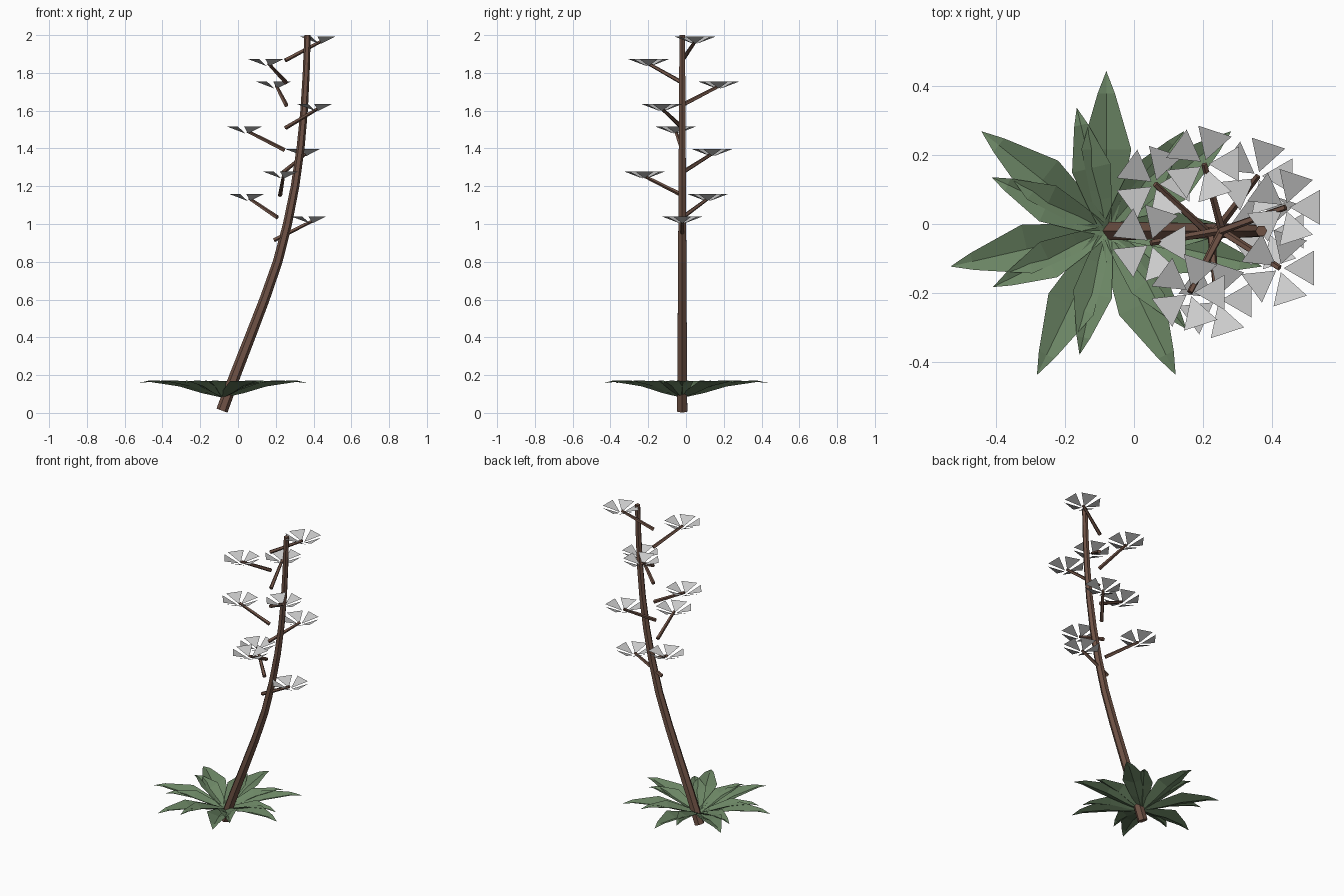
import bpy, bmesh
from math import sin, cos, pi, radians
from mathutils import Vector

if "Cube" in bpy.data.objects:
    bpy.data.objects.remove(bpy.data.objects["Cube"])

Y0 = -0.02  # plane the stalk lies in


def material(name, rgb):
    m = bpy.data.materials.new(name)
    m.diffuse_color = (*rgb, 1)
    m.use_nodes = True
    m.node_tree.nodes["Principled BSDF"].inputs["Base Color"].default_value = m.diffuse_color
    return m


BARK = material("bark", (0.16, 0.085, 0.06))
GREEN = material("leaf_green", (0.15, 0.24, 0.13))


def make_object(name, bm, mat=None):
    me = bpy.data.meshes.new(name)
    bm.to_mesh(me)
    bm.free()
    ob = bpy.data.objects.new(name, me)
    bpy.context.collection.objects.link(ob)
    if mat:
        me.materials.append(mat)
    return ob


def tube(name, pts, r0, r1, sides, mat):
    """Tapered, capped tube along a list of points."""
    bm = bmesh.new()
    pts = [Vector(p) for p in pts]
    n = len(pts)
    rings = []
    for i, p in enumerate(pts):
        t = (pts[min(i + 1, n - 1)] - pts[max(i - 1, 0)]).normalized()
        u = Vector((0, 1, 0)).cross(t).normalized()
        v = t.cross(u)
        r = r0 + (r1 - r0) * i / (n - 1)
        rings.append([bm.verts.new(p + r * (cos(a) * u + sin(a) * v))
                      for a in (2 * pi * k / sides for k in range(sides))])
    for a, b in zip(rings, rings[1:]):
        for k in range(sides):
            j = (k + 1) % sides
            bm.faces.new((a[k], a[j], b[j], b[k]))
    bm.faces.new(rings[0][::-1])
    bm.faces.new(rings[-1])
    return make_object(name, bm, mat)


# Leaning stalk
path = [(-0.085, 0.012), (-0.015, 0.2), (0.063, 0.4), (0.14, 0.6), (0.21, 0.8),
        (0.262, 1.0), (0.302, 1.2), (0.331, 1.4), (0.35, 1.6), (0.361, 1.8), (0.368, 2.0)]
tube("stalk", [(x, Y0, z) for x, z in path], 0.031, 0.017, 6, BARK)


# Rosette leaves: (distance, half width, midrib z, edge z) as fractions of length
PROFILE = [(0.0, 0.02, 0.08, 0.088), (0.25, 0.048, 0.105, 0.128),
           (0.51, 0.072, 0.14, 0.168), (0.86, 0.025, 0.164, 0.171)]


def leaf(name, angle, length):
    bm = bmesh.new()
    a = radians(angle)
    d, s = Vector((cos(a), sin(a), 0)), Vector((-sin(a), cos(a), 0))
    c = Vector((-0.08, Y0, 0))
    rows = []
    for f, w, zm, ze in PROFILE:
        p = c + d * f * length
        w *= length / 0.462
        rows.append([bm.verts.new(p + s * k * w + Vector((0, 0, ze if k else zm)))
                     for k in (-1, 0, 1)])
    tip = bm.verts.new(c + d * length + Vector((0, 0, 0.157)))
    for p, q in zip(rows, rows[1:]):
        for k in (0, 1):
            bm.faces.new((p[k], q[k], q[k + 1], p[k + 1]))
    for k in (0, 1):
        bm.faces.new((rows[-1][k], tip, rows[-1][k + 1]))
    make_object(name, bm, GREEN)


for i in range(7):
    leaf(f"long_leaf_{i + 1}", 90 + i * 360 / 7, 0.462)
    leaf(f"short_leaf_{i + 1}", 103.5 + i * 360 / 7, 0.366)


# Flower: five separate upturned triangular petals
def flower(name, c):
    bm = bmesh.new()
    for k in range(5):
        a = 2 * pi * k / 5
        pts = [(0.012, a, -0.012), (0.112, a - 0.47, 0.026), (0.112, a + 0.47, 0.026)]
        bm.faces.new([bm.verts.new(c + Vector((r * cos(t), r * sin(t), z))) for r, t, z in pts])
    make_object(name, bm)


# Side branches spiralling up by the golden angle, each carrying a flower
STARTS = [0.19, 0.208, 0.222, 0.236, 0.246, 0.252, 0.255, 0.254, 0.25]
for i, x in enumerate(STARTS):
    a = radians(137.5 * i)
    base = Vector((x, Y0, 0.915 + 0.119 * i))
    end = base + Vector((0.2 * cos(a), 0.2 * sin(a), 0.1))
    tube(f"branch_{i + 1}", [base, end], 0.012, 0.009, 5, BARK)
    flower(f"flower_{i + 1}", end)
